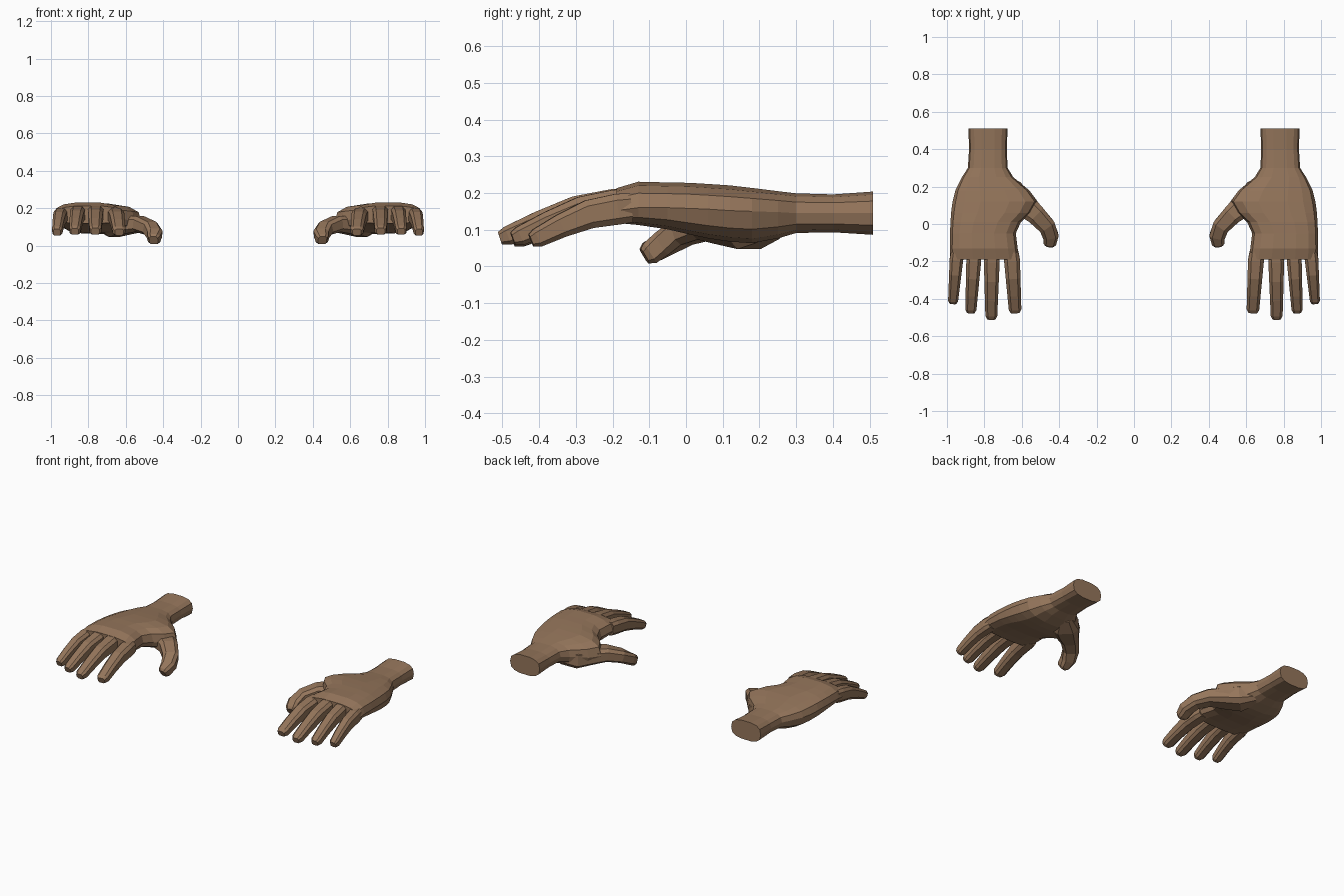
import bpy, bmesh, math
from mathutils import Vector

if "Cube" in bpy.data.objects:
    bpy.data.objects.remove(bpy.data.objects["Cube"])

skin = bpy.data.materials.new("brown_skin")
skin.diffuse_color = (0.30, 0.18, 0.105, 1)
skin.use_nodes = True
skin.node_tree.nodes["Principled BSDF"].inputs["Base Color"].default_value = skin.diffuse_color


def loft(name, rings):
    """Closed low-poly skin through a list of equal-length rings."""
    bm = bmesh.new()
    loops = [[bm.verts.new(p) for p in r] for r in rings]
    n = len(loops[0])
    for a, b in zip(loops, loops[1:]):
        for i in range(n):
            bm.faces.new((a[i], a[(i + 1) % n], b[(i + 1) % n], b[i]))
    bm.faces.new(loops[0])
    bm.faces.new(loops[-1])
    bmesh.ops.recalc_face_normals(bm, faces=bm.faces)
    me = bpy.data.meshes.new(name)
    bm.to_mesh(me)
    bm.free()
    me.materials.append(skin)
    ob = bpy.data.objects.new(name, me)
    bpy.context.collection.objects.link(ob)
    return ob


def rounded(n, power, phase=0.0):
    """Unit rounded-box outline."""
    out = []
    for i in range(n):
        a = 2 * math.pi * (i + phase) / n
        c, s = math.cos(a), math.sin(a)
        out.append((math.copysign(abs(c) ** power, c),
                    math.copysign(abs(s) ** power, s)))
    return out


def palm():
    # y, left x, right x, bottom z, top z, left edge z, right edge z
    secs = [(.51, .676, .885, .085, .205, .145, .145),
            (.40, .680, .882, .092, .197, .145, .145),
            (.30, .676, .888, .090, .200, .145, .145),
            (.25, .645, .920, .075, .206, .135, .148),
            (.18, .560, .955, .062, .215, .125, .150),
            (.12, .515, .970, .066, .222, .125, .152),
            (.06, .550, .978, .075, .226, .130, .156),
            (.01, .605, .981, .086, .229, .140, .158),
            (-.05, .632, .984, .100, .230, .150, .160),
            (-.13, .622, .985, .112, .232, .155, .160),
            (-.19, .612, .984, .118, .214, .150, .152)]
    rings = []
    for y, xl, xr, zb, zt, el, er in secs:
        ring = []
        for c, s in rounded(14, .72):
            edge = el + (er - el) * (c + 1) / 2
            z = edge + s * ((zt - edge) if s > 0 else (edge - zb))
            ring.append(((xl + xr) / 2 + c * (xr - xl) / 2, y, z))
        rings.append(ring)
    return loft("palm", rings)


def tube(name, path):
    """Loft along a path of (x, y, z, width, thickness)."""
    pts = [Vector(p[:3]) for p in path]
    rings = []
    for i, p in enumerate(path):
        t = (pts[min(i + 1, len(pts) - 1)] - pts[max(i - 1, 0)]).normalized()
        side = t.cross(Vector((0, 0, 1))).normalized()
        up = side.cross(t)
        rings.append([pts[i] + side * c * p[3] / 2 + up * s * p[4] / 2
                      for c, s in rounded(8, .6, .5)])
    # full width despite the chamfered corners
    k = 1 / max(c for c, s in rounded(8, .6, .5))
    rings = [[pts[i] + (q - pts[i]) * k for q in r] for i, r in enumerate(rings)]
    return loft(name, rings)


def finger(name, x0, x1, w0, w1, tip, lift):
    """Finger drooping from knuckle to fingertip."""
    run = tip + .15
    # fraction of length, height, thickness, width scale
    steps = [(0, .168, .080, .85), (.14, .163, .084, 1), (.42, .148, .078, 1),
             (.70, .115, .064, 1), (.94, .081, .052, 1), (1, .074, .036, .72)]
    path = []
    for f, z, th, k in steps:
        w = (w0 + (w1 - w0) * f) * k
        path.append((x0 + (x1 - x0) * f, -.15 + run * f, z + lift * (1 - .6 * f), w, th))
    return tube(name, path)


def hand(name, sign):
    body = palm()
    parts = [
        finger("index_finger", .655, .635, .088, .066, -.472, -.006),
        finger("middle_finger", .760, .763, .088, .062, -.507, .006),
        finger("ring_finger", .854, .873, .083, .058, -.472, .004),
        finger("little_finger", .946, .968, .076, .052, -.422, -.008),
        tube("thumb", [(.720, .235, .120, .08, .09), (.660, .170, .108, .15, .122),
                       (.590, .105, .112, .13, .100), (.525, .050, .115, .105, .084),
                       (.468, -.010, .093, .092, .074), (.446, -.062, .061, .084, .070),
                       (.449, -.100, .036, .066, .064), (.451, -.113, .028, .046, .046)])]
    # fuse the digits into the palm
    for p in parts:
        m = body.modifiers.new("join", 'BOOLEAN')
        m.operation = 'UNION'
        m.solver = 'EXACT'
        m.object = p
    bpy.context.view_layer.update()
    dg = bpy.context.evaluated_depsgraph_get()
    me = bpy.data.meshes.new_from_object(body.evaluated_get(dg))
    for o in [body] + parts:
        bpy.data.objects.remove(o)
    # mirror to the requested side
    bm = bmesh.new()
    bm.from_mesh(me)
    for v in bm.verts:
        v.co.x *= sign
    if sign < 0:
        bmesh.ops.reverse_faces(bm, faces=bm.faces)
    for f in bm.faces:
        f.smooth = False
        f.material_index = 0
    bm.to_mesh(me)
    bm.free()
    me.materials.clear()
    me.materials.append(skin)
    ob = bpy.data.objects.new(name, me)
    bpy.context.collection.objects.link(ob)


hand("left_hand", 1)
hand("right_hand", -1)
